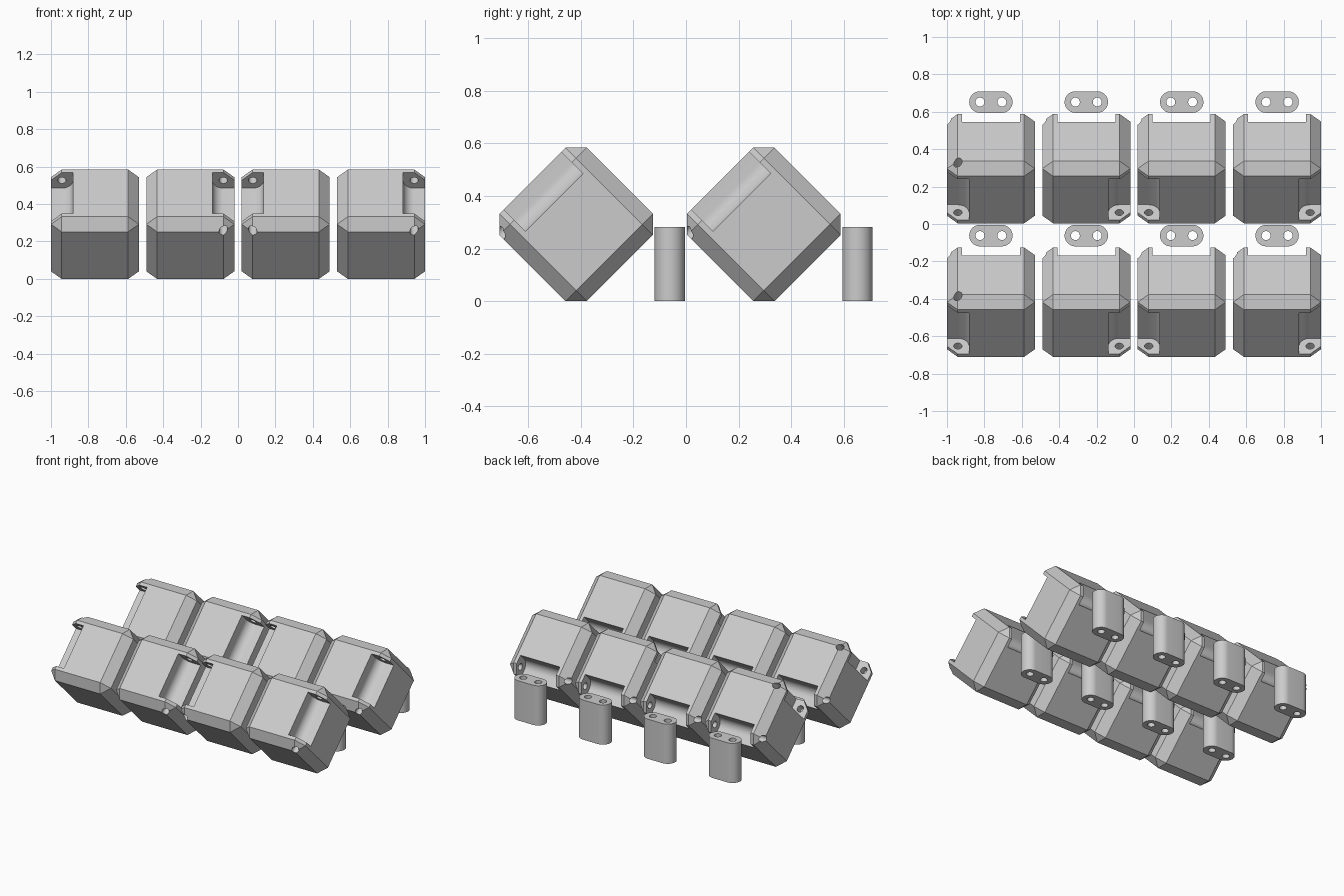
import bpy, bmesh, math
from mathutils import Vector

if "Cube" in bpy.data.objects:
    bpy.data.objects.remove(bpy.data.objects["Cube"])

SIDE, CHAMFER = 0.47, 0.057      # block size and edge chamfer
H = SIDE / 2
R = 0.0585                       # hinge radius
NOTCH = 0.31                     # notch length
HOLE = 0.0225                    # axle hole radius
X, Y, Z = Vector((1, 0, 0)), Vector((0, 1, 0)), Vector((0, 0, 1))

grey = bpy.data.materials.new("light grey")
grey.diffuse_color = (0.6, 0.6, 0.6, 1)
grey.use_nodes = True
grey.node_tree.nodes["Principled BSDF"].inputs["Base Color"].default_value = grey.diffuse_color


def finish(name, bm):
    """Turn a bmesh into a linked object."""
    bmesh.ops.recalc_face_normals(bm, faces=bm.faces)
    me = bpy.data.meshes.new(name)
    bm.to_mesh(me)
    bm.free()
    ob = bpy.data.objects.new(name, me)
    bpy.context.collection.objects.link(ob)
    me.materials.append(grey)
    return ob


def prism(name, pts, origin, p, q, along, a, b):
    """Extrude a 2D profile in the p, q plane from a to b."""
    bm = bmesh.new()
    verts = [bm.verts.new(origin + p * u + q * v + along * a) for u, v in pts]
    face = bm.faces.new(verts)
    new = bmesh.ops.extrude_face_region(bm, geom=[face])["geom"]
    moved = [g for g in new if isinstance(g, bmesh.types.BMVert)]
    bmesh.ops.translate(bm, verts=moved, vec=along * (b - a))
    return finish(name, bm)


def arc(cx, cy, r, start, end, n):
    return [(cx + r * math.cos(math.radians(start + (end - start) * i / n)),
             cy + r * math.sin(math.radians(start + (end - start) * i / n)))
            for i in range(n + 1)]


def circle(r):
    return arc(0, 0, r, 0, 360, 24)[:-1]


def select(ob):
    bpy.ops.object.select_all(action='DESELECT')
    bpy.context.view_layer.objects.active = ob
    ob.select_set(True)


def cut(ob, cutter):
    cutter.hide_render = True
    mod = ob.modifiers.new("cut", 'BOOLEAN')
    mod.operation, mod.solver, mod.object = 'DIFFERENCE', 'EXACT', cutter
    select(ob)
    bpy.ops.object.modifier_apply(modifier=mod.name)
    bpy.data.objects.remove(cutter)


def smooth(ob):
    select(ob)
    bpy.ops.object.shade_smooth_by_angle(angle=math.radians(30))


def hinge_notch(ob, p, q, along):
    """Notch on the edge between faces p and q; the axle hole leaves at +along."""
    corner = (p + q) * H
    profile = [(-0.05, -0.05), (2 * R, -0.05)] + arc(R, R, R, 0, 90, 10) + [(-0.05, 2 * R)]
    cut(ob, prism("notch_cutter", profile, corner, -p, -q, along, -NOTCH / 2, NOTCH / 2))
    axis = (p + q) * (H - R)
    cut(ob, prism("axle_cutter", circle(HOLE), axis, p, q, along, -NOTCH / 2 - 0.05, H + 0.05))


def block(name, side, through):
    """Chamfered cube with a side notch on its upper front face and a rear notch."""
    bm = bmesh.new()
    bmesh.ops.create_cube(bm, size=SIDE)
    bmesh.ops.bevel(bm, geom=bm.edges[:], offset=CHAMFER, offset_type='OFFSET',
                    segments=1, profile=0.5, affect='EDGES')
    ob = finish(name, bm)
    hinge_notch(ob, X * side, Z, Y * through)
    hinge_notch(ob, Y, -Z, -X)
    return ob


def hinge_pin(name):
    """Upright link with rounded ends and two axle holes."""
    profile = arc(R, 0, R - 0.001, -90, 90, 20) + arc(-R, 0, R - 0.001, 90, 270, 20)
    ob = prism(name, profile, Vector(), X, Y, Z, 0, 0.282)
    for s in (-1, 1):
        cut(ob, prism("pin_cutter", circle(0.024), X * s * R, X, Y, Z, -0.05, 0.35))
    return ob


# Two rows of four blocks standing on an edge, each with a link behind it
lift = H * math.sqrt(2) - CHAMFER / math.sqrt(2)
for row, y in enumerate((-0.418, 0.296)):
    for col, x in enumerate((-0.765, -0.255, 0.255, 0.765)):
        tag = f"{row + 1}_{col + 1}"
        body = block("block_" + tag, -1 if col % 2 == 0 else 1, 1 if col == 0 else -1)
        body.rotation_euler.x = math.radians(45)
        body.location = (x, y, lift)
        smooth(body)
        pin = hinge_pin("hinge_link_" + tag)
        pin.location = (x, y + 0.356, 0)
        smooth(pin)
